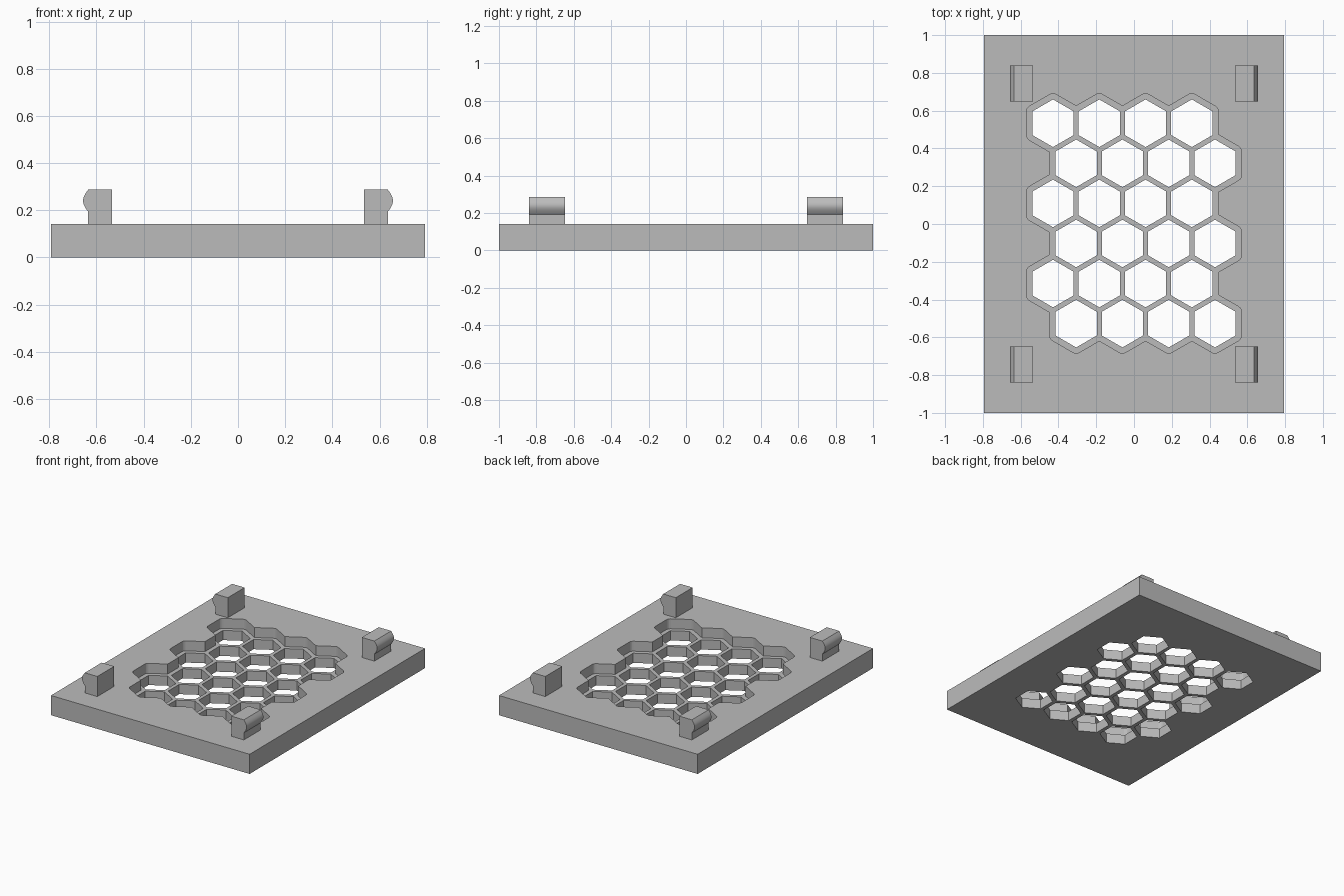
import bpy, bmesh, math
from mathutils import Vector

cube = bpy.data.objects.get("Cube")
if cube:
    bpy.data.objects.remove(cube, do_unlink=True)

grey = bpy.data.materials.new("plain_grey")
grey.use_nodes = True
colour = (0.5, 0.5, 0.5, 1)
grey.diffuse_color = colour
grey.node_tree.nodes["Principled BSDF"].inputs["Base Color"].default_value = colour

HALF_W, HALF_L, THICK = 0.793, 1.0, 0.142
FLOOR = 0.07
PITCH, RADIUS, MARGIN = 0.245, 0.126, 0.031
ROWS, COLS = 6, 4


def make_object(name, bm):
    bmesh.ops.recalc_face_normals(bm, faces=bm.faces)
    mesh = bpy.data.meshes.new(name)
    bm.to_mesh(mesh)
    bm.free()
    mesh.materials.append(grey)
    obj = bpy.data.objects.new(name, mesh)
    bpy.context.collection.objects.link(obj)
    return obj


def prism(bm, outline, offset):
    """Extrude a closed outline of 3D points along an offset."""
    face = bm.faces.new([bm.verts.new(p) for p in outline])
    new = bmesh.ops.extrude_face_region(bm, geom=[face])["geom"]
    bmesh.ops.translate(bm, vec=offset, verts=[v for v in new if isinstance(v, bmesh.types.BMVert)])


def hexagon(cx, cy, z, margin=0.0):
    """Pointed hexagon; a margin pushes it outward with rounded corners."""
    points = []
    for i in range(6):
        a = math.radians(60 * i + 30)
        corner = Vector((cx + RADIUS * math.cos(a), cy + RADIUS * math.sin(a), z))
        turns = (-30, -10, 10, 30) if margin else (0,)
        for t in turns:
            b = a + math.radians(t)
            points.append(corner + margin * Vector((math.cos(b), math.sin(b), 0)))
    return points


def cell_centres():
    step = PITCH * math.sqrt(3) / 2
    for r in range(ROWS):
        shift = PITCH / 4 * (1 if r % 2 else -1)
        for c in range(COLS):
            yield (c - (COLS - 1) / 2) * PITCH + shift, ((ROWS - 1) / 2 - r) * step + 0.003


def cut(target, name, z, height, margin):
    """Cut all cells from the target, then discard the cutter."""
    bm = bmesh.new()
    for cx, cy in cell_centres():
        prism(bm, hexagon(cx, cy, z, margin), (0, 0, height))
    cutter = make_object(name, bm)
    cutter.hide_render = True
    mod = target.modifiers.new(name, "BOOLEAN")
    mod.operation, mod.solver, mod.object = "DIFFERENCE", "EXACT", cutter
    mod.use_self = True
    bpy.context.view_layer.update()
    result = bpy.data.meshes.new_from_object(target.evaluated_get(bpy.context.evaluated_depsgraph_get()))
    target.modifiers.clear()
    target.data = result
    bpy.data.objects.remove(cutter, do_unlink=True)


# Base plate with a recessed honeycomb grille
bm = bmesh.new()
prism(bm, [(sx * HALF_W, sy * HALF_L, 0) for sx, sy in ((-1, -1), (1, -1), (1, 1), (-1, 1))], (0, 0, THICK))
plate = make_object("base_plate", bm)
cut(plate, "pocket_cutter", FLOOR, 0.2, MARGIN)
cut(plate, "hole_cutter", -0.1, 0.4, 0.0)

# Snap clips: straight stem with a rounded outward bulge
BULGE_LOW, CLIP_TOP = 0.193, 0.287
STEM_IN, STEM_OUT, BULGE = 0.535, 0.635, 0.022
arc = []
for i in range(13):
    t = i / 12
    arc.append((STEM_OUT + BULGE * math.sin(math.pi * t), BULGE_LOW + (CLIP_TOP - BULGE_LOW) * t))
profile = [(STEM_IN, THICK), (STEM_OUT, THICK)] + arc + [(STEM_IN, CLIP_TOP)]

for side, sx in (("left", 1), ("right", -1)):
    for end, sy in (("front", -1), ("back", 1)):
        bm = bmesh.new()
        prism(bm, [(sx * x, sy * 0.648, z) for x, z in profile], (0, sy * 0.192, 0))
        clip = make_object(f"{end}_{side}_clip", bm)
        bpy.ops.object.select_all(action="DESELECT")
        clip.select_set(True)
        bpy.context.view_layer.objects.active = clip
        bpy.ops.object.shade_smooth_by_angle(angle=math.radians(25))
